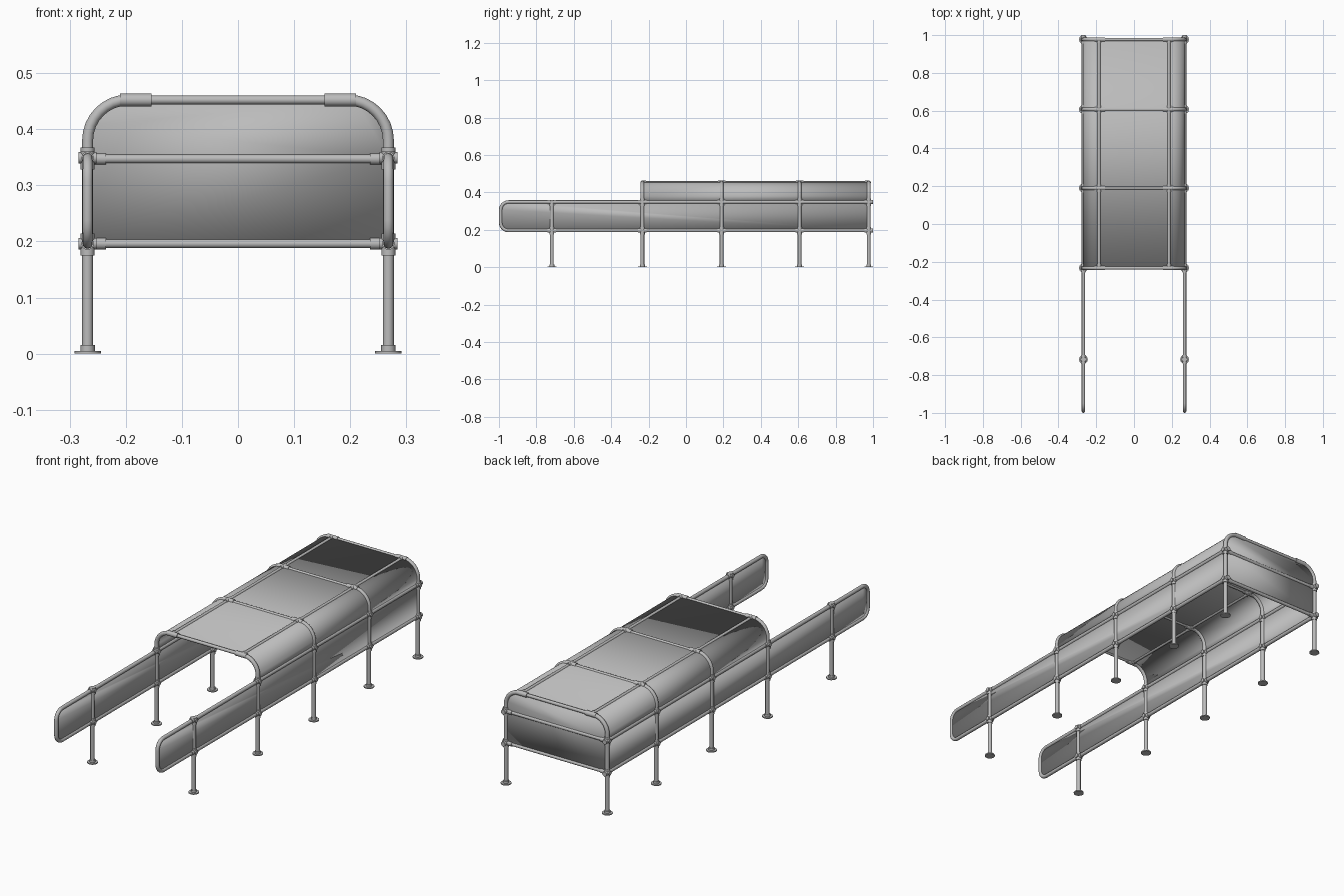
import bpy, bmesh, math
from mathutils import Vector

cube = bpy.data.objects.get("Cube")
if cube:
    bpy.data.objects.remove(cube)


def material(name, value):
    m = bpy.data.materials.new(name)
    m.use_nodes = True
    colour = (value, value, value, 1)
    m.diffuse_color = colour
    m.node_tree.nodes["Principled BSDF"].inputs["Base Color"].default_value = colour
    return m


STEEL = material("steel grey", 0.5)
PANEL = material("panel grey", 0.5)

X = 0.268                                   # side frame offset
LOW, RAIL, TOP = 0.196, 0.349, 0.452        # rail heights
POSTS = [-0.717, -0.233, 0.19, 0.607, 0.977]
HOOPS = POSTS[1:]
START, END = HOOPS[0], HOOPS[-1]
NOSE = -0.991                               # open end of the side loops
ROOF_X = 0.185
BEND, CORNER = 0.072, 0.042


def tube(name, points, radius, closed=False):
    """Round bar along a path, turned into a smooth mesh."""
    cu = bpy.data.curves.new(name, "CURVE")
    cu.dimensions = "3D"
    cu.bevel_depth = radius
    cu.bevel_resolution = 4
    cu.use_fill_caps = True
    sp = cu.splines.new("POLY")
    sp.points.add(len(points) - 1)
    for p, co in zip(sp.points, points):
        p.co = (*co, 1)
    sp.use_cyclic_u = closed
    ob = bpy.data.objects.new(name, cu)
    bpy.context.collection.objects.link(ob)
    cu.materials.append(STEEL)
    bpy.ops.object.select_all(action="DESELECT")
    ob.select_set(True)
    bpy.context.view_layer.objects.active = ob
    bpy.ops.object.convert(target="MESH")
    bpy.ops.object.shade_smooth_by_angle(angle=math.radians(40))
    return ob


def sleeve(name, centre, axis, half, radius):
    c, a = Vector(centre), Vector(axis) * half
    return tube(name, [c - a, c + a], radius)


def sheet(name, faces):
    """Thin panel from a list of polygons."""
    bm = bmesh.new()
    for f in faces:
        bm.faces.new([bm.verts.new(p) for p in f])
    bmesh.ops.remove_doubles(bm, verts=bm.verts, dist=0.0001)
    bmesh.ops.recalc_face_normals(bm, faces=bm.faces)
    me = bpy.data.meshes.new(name)
    bm.to_mesh(me)
    bm.free()
    me.materials.append(PANEL)
    ob = bpy.data.objects.new(name, me)
    bpy.context.collection.objects.link(ob)
    mod = ob.modifiers.new("thickness", "SOLIDIFY")
    mod.thickness = 0.004
    mod.offset = 0
    bpy.ops.object.select_all(action="DESELECT")
    ob.select_set(True)
    bpy.context.view_layer.objects.active = ob
    bpy.ops.object.shade_smooth_by_angle(angle=math.radians(40))
    return ob


def arc(cx, cz, r, start, end, n=8):
    angles = [math.radians(start + (end - start) * i / n) for i in range(n + 1)]
    return [(cx + r * math.cos(a), cz + r * math.sin(a)) for a in angles]


# Arch cross-section, from one side rail over the roof to the other
right_bend = arc(X - BEND, TOP - BEND, BEND, 0, 90)
left_bend = [(-x, z) for x, z in reversed(right_bend)]
arch = [(X, RAIL)] + right_bend + left_bend + [(-X, RAIL)]

# Roof skin and closed rear wall
sheet("roof_panel", [[(a[0], START, a[1]), (b[0], START, b[1]), (b[0], END, b[1]), (a[0], END, a[1])]
                     for a, b in zip(arch, arch[1:])])
sheet("rear_panel", [[(x, END, z) for x, z in [(X, LOW)] + arch + [(-X, LOW)]]])

# Roof hoops: bent legs, slimmer crossbar and roof tees
for y in HOOPS:
    for side, name in ((1, "left"), (-1, "right")):
        leg = [(X, RAIL)] + right_bend + [(ROOF_X, TOP)]
        tube(f"{name}_hoop_bend", [(side * x, y, z) for x, z in leg], 0.0098)
        sleeve(f"{name}_roof_tee", (side * 0.182, y, TOP), (1, 0, 0), 0.028, 0.0115)
        reach = [d for d in (-0.02, 0.02) if START <= y + d <= END]
        for d in reach:
            tube(f"{name}_roof_tee_arm", [(side * ROOF_X, y, TOP), (side * ROOF_X, y + d, TOP)], 0.0105)
    tube("hoop_crossbar", [(-ROOF_X, y, TOP), (ROOF_X, y, TOP)], 0.0078)

# Rear wall crossbars with end sockets
for z in (LOW, RAIL - 0.002):
    tube("rear_crossbar", [(-X, END, z), (X, END, z)], 0.008)
    for side in (1, -1):
        tube("rear_crossbar_socket", [(side * X, END, z), (side * 0.235, END, z)], 0.0105)

for side, name in ((1, "left"), (-1, "right")):
    x = side * X
    # Side loop rail and its panel, rounded at the open end
    nose = (arc(NOSE + CORNER, RAIL - CORNER, CORNER, 90, 180, 6)
            + arc(NOSE + CORNER, LOW + CORNER, CORNER, 180, 270, 6))
    outline = [(x, y, z) for y, z in [(END, RAIL)] + nose + [(END, LOW)]]
    tube(f"{name}_side_rail", outline, 0.009)
    sheet(f"{name}_side_panel", [outline])
    # Long roof rail
    tube(f"{name}_roof_rail", [(side * ROOF_X, START, TOP), (side * ROOF_X, END, TOP)], 0.0078)

    for y in POSTS:
        # Post, foot plate and foot collar
        tube(f"{name}_post", [(x, y, 0.002), (x, y, RAIL)], 0.0098)
        tube(f"{name}_foot_plate", [(x, y, 0), (x, y, 0.005)], 0.0235)
        tube(f"{name}_foot_collar", [(x, y, 0.004), (x, y, 0.015)], 0.0128)
        # Clamps where the post meets the rails
        for z in (LOW, RAIL):
            top = 0.011 if (z == RAIL and y not in HOOPS) else 0.018
            tube(f"{name}_clamp", [(x, y, z - 0.021), (x, y, z + top)], 0.0125)
            sleeve(f"{name}_rail_socket", (x, y, z), (0, 1, 0), 0.0225, 0.0112)
            sleeve(f"{name}_clamp_cap", (x, y, z), (1, 0, 0), 0.016, 0.010)
